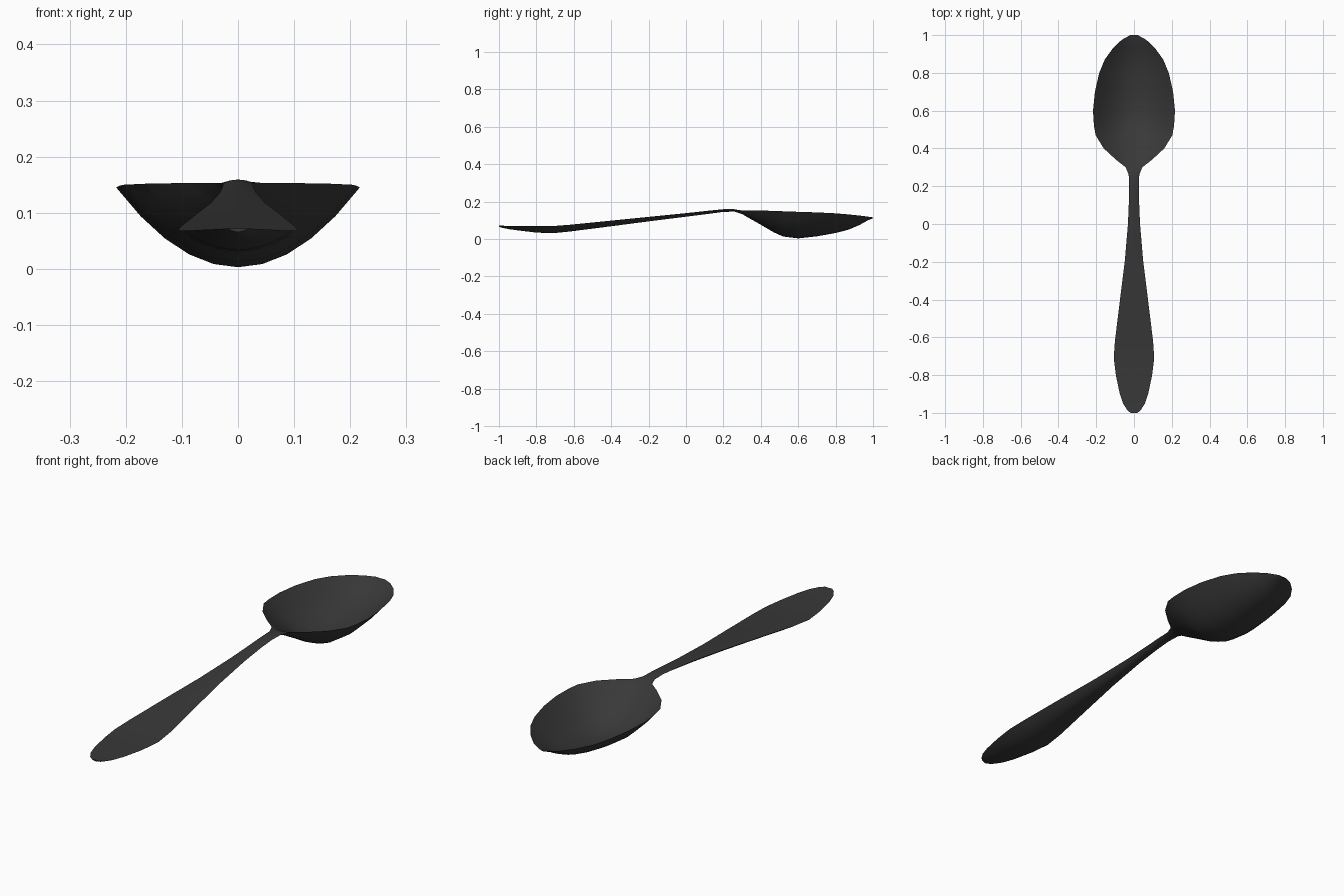
import bpy, bmesh

# Stations along the spoon: y, half width, rim z, centre z of upper face, centre z of underside
STATIONS = [
    (-1.00, .018, .072, .072, .066), (-.985, .036, .071, .071, .060),
    (-.95, .058, .070, .070, .053), (-.90, .075, .069, .069, .046),
    (-.80, .096, .068, .068, .034), (-.71, .107, .069, .069, .031),
    (-.62, .101, .076, .076, .040), (-.40, .074, .098, .098, .068),
    (-.20, .049, .117, .118, .094), (0, .032, .136, .138, .119),
    (.12, .027, .147, .151, .134), (.20, .026, .153, .159, .145),
    (.26, .028, .153, .159, .146), (.30, .044, .153, .149, .133),
    (.34, .095, .153, .126, .110), (.40, .160, .152, .090, .076),
    (.47, .203, .150, .049, .035), (.52, .212, .148, .026, .013),
    (.60, .217, .145, .014, .003), (.70, .207, .142, .025, .014),
    (.80, .184, .137, .043, .032), (.87, .155, .131, .060, .050),
    (.93, .112, .125, .085, .076), (.975, .065, .119, .107, .101),
    (1.00, .020, .115, .114, .110),
]
N = 10  # segments across each face

bm = bmesh.new()
rings = []
for y, w, rim, top, bot in STATIONS:
    ring = []
    # upper face left to right, then underside right to left
    for i in range(N + 1):
        u = -1 + 2 * i / N
        ring.append(bm.verts.new((u * w, y, top + (rim - top) * u * u)))
    for i in range(1, N):
        u = 1 - 2 * i / N
        ring.append(bm.verts.new((u * w, y, bot + (rim - bot) * u * u)))
    rings.append(ring)

# Loft between stations
for a, b in zip(rings, rings[1:]):
    for i in range(2 * N):
        j = (i + 1) % (2 * N)
        bm.faces.new((a[i], a[j], b[j], b[i]))
# Close the handle end and bowl tip
bm.faces.new(rings[0])
bm.faces.new(rings[-1])
bmesh.ops.recalc_face_normals(bm, faces=bm.faces)

# Smooth surfaces with a crisp rim
for f in bm.faces:
    f.smooth = True
for a, b in zip(rings, rings[1:]):
    for k in (0, N):
        bm.edges.get((a[k], b[k])).smooth = False
for ring in (rings[0], rings[-1]):
    for i in range(2 * N):
        bm.edges.get((ring[i], ring[(i + 1) % (2 * N)])).smooth = False

mesh = bpy.data.meshes.new("spoon")
bm.to_mesh(mesh)
bm.free()
spoon = bpy.data.objects.new("spoon", mesh)
bpy.context.collection.objects.link(spoon)

# Dark metal
mat = bpy.data.materials.new("dark_metal")
mat.diffuse_color = (.04, .04, .04, 1)
mesh.materials.append(mat)
